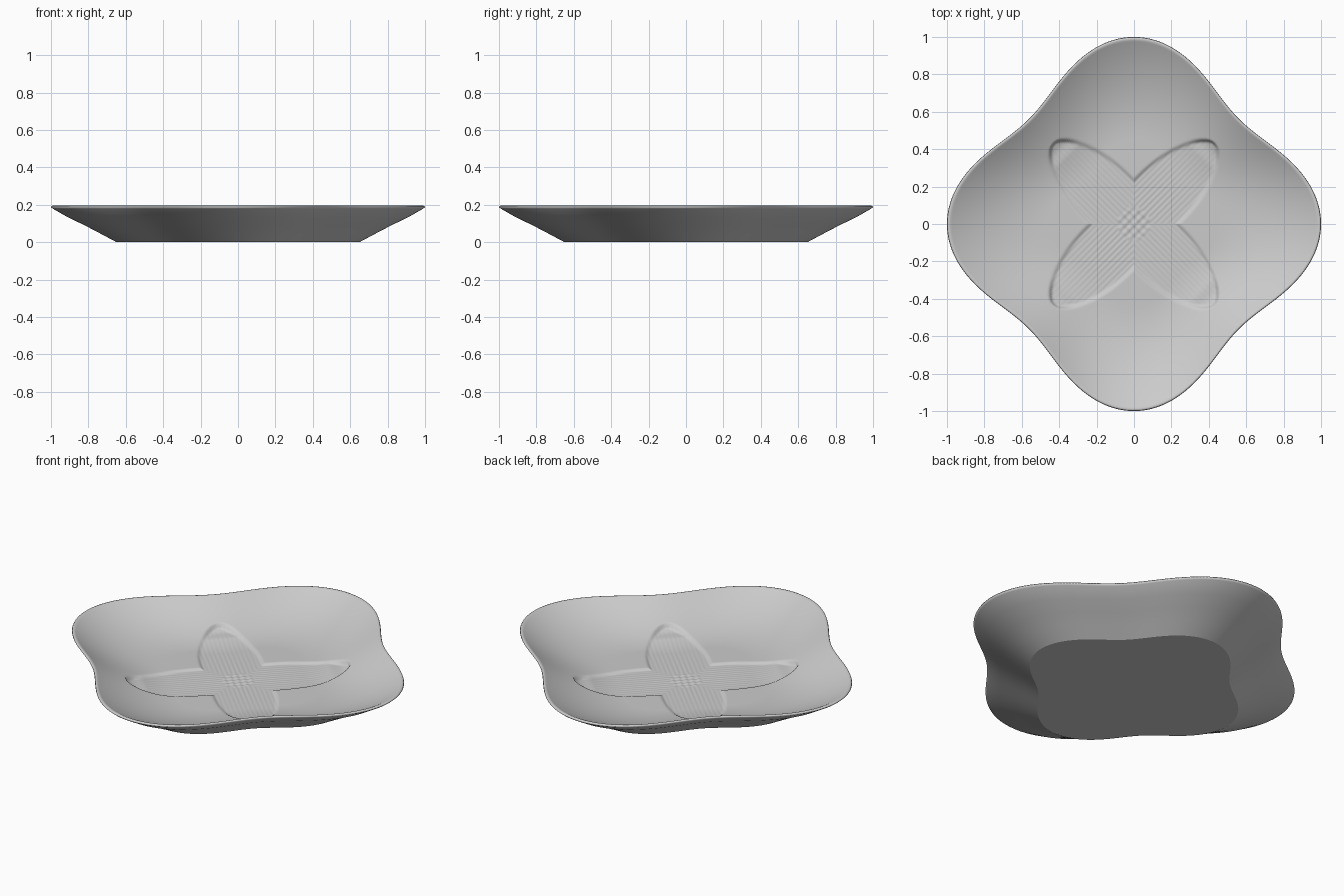
import bpy
import bmesh
from math import sin, cos, pi, sqrt, hypot

cube = bpy.data.objects.get("Cube")
if cube:
    bpy.data.objects.remove(cube, do_unlink=True)

SEGMENTS = 384
INNER_RINGS = 130
FLOOR_Z = 0.056
RIM_Z = 0.192


def outline(angle):
    """Four-lobed outline radius."""
    return 0.897 + 0.103 * cos(4 * angle)


def smooth(t):
    t = max(0.0, min(1.0, t))
    return t * t * (3 - 2 * t)


def bowl_height(t):
    """Flat floor that curves gently up to the rim."""
    s = max(0.0, (t - 0.45) / 0.53)
    return FLOOR_Z + (RIM_Z - FLOOR_Z) * s ** 2


def flower_relief(x, y):
    """Sunken four-petal flower, deeper at the tips, with veins and a beaded centre."""
    u = (abs(x) + abs(y)) / sqrt(2)
    v = abs(abs(x) - abs(y)) / sqrt(2)
    if u > 0.63:
        return 0.0
    k = max(0.0, 1 - ((max(u, 0.2) - 0.2) / 0.41) ** 2)
    tip = smooth((u - 0.5) / 0.08)
    inside = smooth((0.165 * k ** 0.6 - v) / 0.026 + 0.5) * smooth((0.615 - u) / 0.015)
    veins = 0.0008 * cos(2 * pi * v / 0.024)
    r = hypot(x, y)
    beads = 0.003 * cos(x * 125) * cos(y * 125)
    centre = smooth((0.1 - r) / 0.03)
    return inside * (-0.01 - 0.012 * tip + veins * (1 - centre) + beads * centre)


# Dish: one closed skin from the base, up the wall, over the rim and inside
bm = bmesh.new()


def add_ring(t, height):
    ring = []
    for i in range(SEGMENTS):
        a = 2 * pi * i / SEGMENTS
        r = t * outline(a)
        x, y = r * cos(a), r * sin(a)
        ring.append(bm.verts.new((x, y, height(t, x, y))))
    return ring


def fixed(z):
    return lambda t, x, y: z


outer_profile = [(0.65, 0.0), (0.74, 0.048), (0.82, 0.09), (0.91, 0.133),
                 (0.99, 0.179), (1.0, 0.187), (0.997, 0.193), (0.989, 0.195)]
rings = [add_ring(t, fixed(z)) for t, z in outer_profile]
rings += [add_ring(0.98 * (1 - j / INNER_RINGS),
                   lambda t, x, y: bowl_height(t) + flower_relief(x, y))
          for j in range(INNER_RINGS)]

for low, high in zip(rings, rings[1:]):
    for i in range(SEGMENTS):
        n = (i + 1) % SEGMENTS
        bm.faces.new((low[i], low[n], high[n], high[i]))

# Close the middle of the floor and the flat underside
middle = bm.verts.new((0, 0, FLOOR_Z + flower_relief(0, 0)))
under = bm.verts.new((0, 0, 0))
for i in range(SEGMENTS):
    n = (i + 1) % SEGMENTS
    bm.faces.new((rings[-1][i], rings[-1][n], middle))
    bm.faces.new((rings[0][n], rings[0][i], under))

# Smooth everywhere except the crease around the foot
for face in bm.faces:
    face.smooth = True
foot = set(rings[0])
for edge in bm.edges:
    if edge.verts[0] in foot and edge.verts[1] in foot:
        edge.smooth = False
bmesh.ops.recalc_face_normals(bm, faces=bm.faces[:])

mesh = bpy.data.meshes.new("lobed_dish")
bm.to_mesh(mesh)
bm.free()
dish = bpy.data.objects.new("lobed_dish", mesh)
bpy.context.collection.objects.link(dish)

# Plain grey glaze
glaze = bpy.data.materials.new("grey_glaze")
glaze.use_nodes = True
colour = (0.6, 0.6, 0.6, 1.0)
glaze.diffuse_color = colour
glaze.node_tree.nodes["Principled BSDF"].inputs["Base Color"].default_value = colour
mesh.materials.append(glaze)
